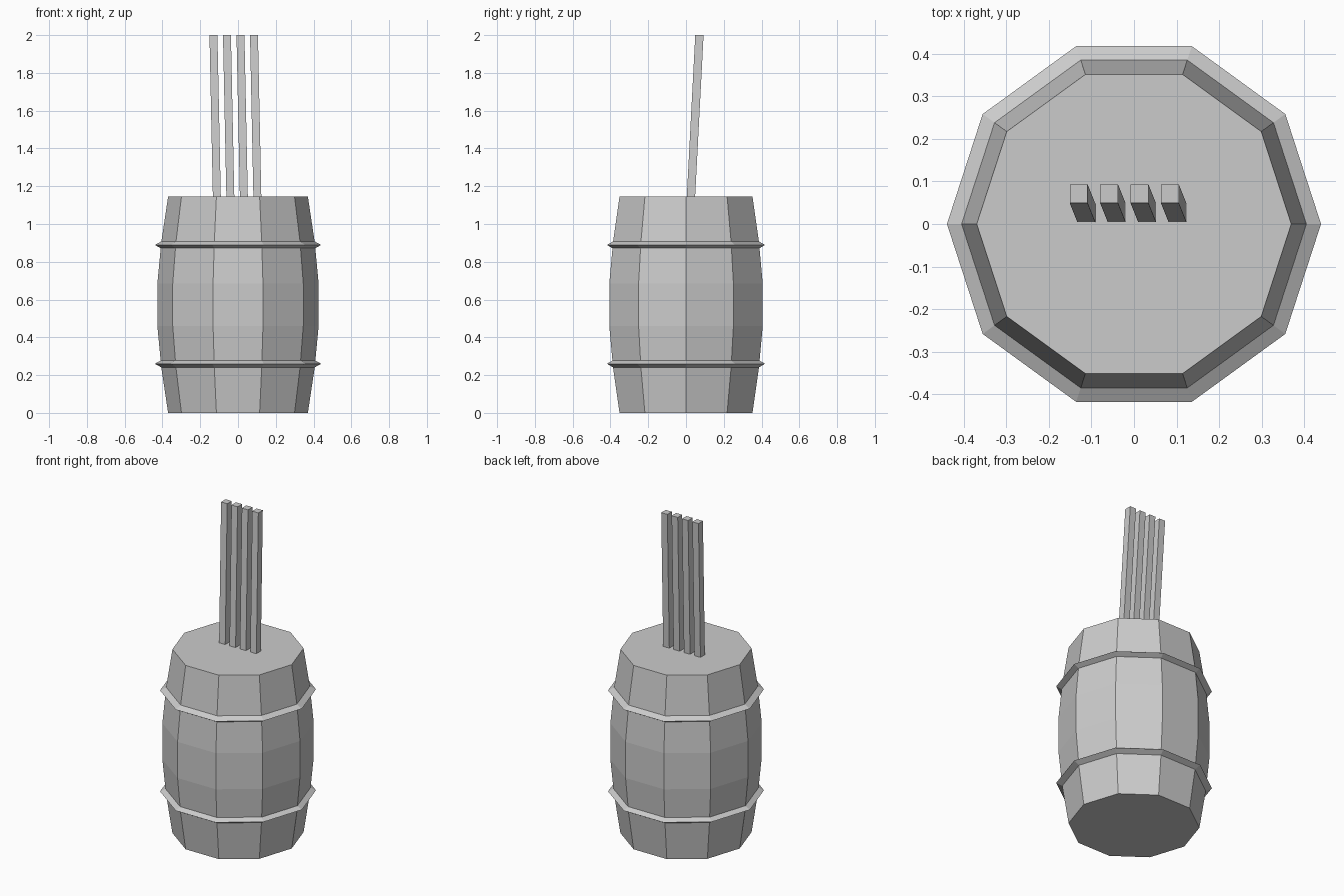
import bpy, bmesh
from math import cos, sin, tau

if "Cube" in bpy.data.objects:
    bpy.data.objects.remove(bpy.data.objects["Cube"])

SIDES = 10


def make_object(name, bm):
    bmesh.ops.recalc_face_normals(bm, faces=bm.faces)
    mesh = bpy.data.meshes.new(name)
    bm.to_mesh(mesh)
    bm.free()
    obj = bpy.data.objects.new(name, mesh)
    bpy.context.collection.objects.link(obj)
    return obj


def lathe(name, profile, closed=False):
    """Spin (radius, z) points around z; cap the ends or close the profile."""
    bm = bmesh.new()
    rings = [[bm.verts.new((r * cos(tau * i / SIDES), r * sin(tau * i / SIDES), z))
              for i in range(SIDES)] for r, z in profile]
    pairs = list(zip(rings, rings[1:]))
    if closed:
        pairs.append((rings[-1], rings[0]))
    else:
        bm.faces.new(rings[0][::-1])
        bm.faces.new(rings[-1])
    for a, b in pairs:
        for i in range(SIDES):
            j = (i + 1) % SIDES
            bm.faces.new((a[i], a[j], b[j], b[i]))
    return make_object(name, bm)


def leaning_stick(name, base, top, width, depth):
    """Thin box whose top is shifted from its base."""
    bm = bmesh.new()
    bmesh.ops.create_cube(bm, size=1)
    for v in bm.verts:
        c = top if v.co.z > 0 else base
        v.co = (c[0] + v.co.x * width, c[1] + v.co.y * depth, c[2])
    return make_object(name, bm)


# Bulging ten-sided barrel
lathe("barrel_body", [(0.37, 0), (0.406, 0.24), (0.427, 0.46),
                      (0.427, 0.685), (0.406, 0.905), (0.37, 1.145)])

# Pointed hoops
for name, z in (("lower_hoop", 0.26), ("upper_hoop", 0.889)):
    lathe(name, [(0.404, z - 0.02), (0.44, z), (0.404, z + 0.02), (0.395, z)], closed=True)

# Row of four leaning sticks standing on the lid
for i in range(4):
    x = i * 0.0715
    leaning_stick(f"stick_{i + 1}", (x - 0.112, 0.026, 1.14), (x - 0.13, 0.071, 2.0),
                  0.042, 0.044)
